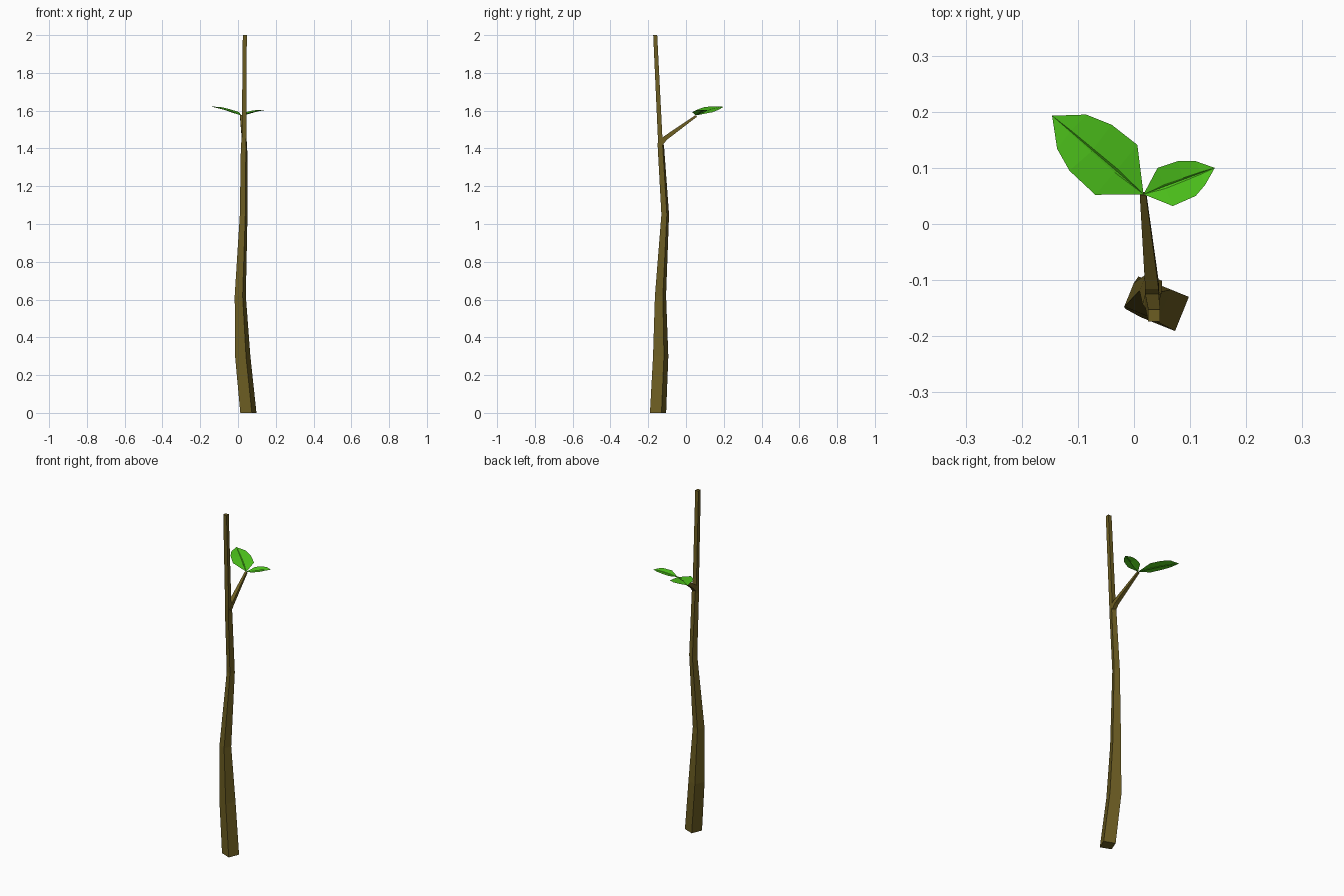
import bpy, bmesh, math
from mathutils import Vector

if "Cube" in bpy.data.objects:
    bpy.data.objects.remove(bpy.data.objects["Cube"])


def material(name, color):
    m = bpy.data.materials.new(name)
    m.diffuse_color = (*color, 1)
    m.use_nodes = True
    m.node_tree.nodes["Principled BSDF"].inputs["Base Color"].default_value = m.diffuse_color
    return m


BARK = material("bark", (0.15, 0.11, 0.016))
GREEN = material("leaf_green", (0.08, 0.58, 0.012))


def finish(bm, name, mat):
    mesh = bpy.data.meshes.new(name)
    bm.to_mesh(mesh)
    bm.free()
    mesh.materials.append(mat)
    obj = bpy.data.objects.new(name, mesh)
    bpy.context.collection.objects.link(obj)
    return obj


def square_tube(name, rings, normal):
    """Four-sided tapering tube; each ring is x, y, z, corner radius, turn."""
    bm = bmesh.new()
    n = Vector(normal).normalized()
    u = Vector((1, 0, 0))
    v = n.cross(u).normalized()
    loops = []
    for x, y, z, r, turn in rings:
        angles = [math.radians(turn + 90 * k) for k in range(4)]
        loops.append([bm.verts.new(Vector((x, y, z)) + r * (math.cos(a) * u + math.sin(a) * v))
                      for a in angles])
    for a, b in zip(loops, loops[1:]):
        for k in range(4):
            j = (k + 1) % 4
            bm.faces.new((a[k], a[j], b[j], b[k]))
    bm.faces.new(loops[0][::-1])
    bm.faces.new(loops[-1])
    bmesh.ops.recalc_face_normals(bm, faces=bm.faces)
    return finish(bm, name, BARK)


def leaf(name, base, tip, left, right, mid_z):
    """Leaf blade with a shallow groove along its midrib."""
    bm = bmesh.new()
    base, tip = Vector(base), Vector(tip)
    side = Vector((-(tip - base).y, (tip - base).x, 0)).normalized()
    start, end = bm.verts.new(base), bm.verts.new(tip)
    rows = []
    for t, l, r, z, w in zip((0.3, 0.56, 0.8), left, right, mid_z, (0.004, 0.003, 0.002)):
        c = base.lerp(tip, t)
        c.z = z
        points = [l, c + side * w, c - Vector((0, 0, w)), c - side * w, r]
        rows.append([bm.verts.new(p) for p in points])
    for k in range(4):
        bm.faces.new((start, rows[0][k + 1], rows[0][k]))
        for a, b in zip(rows, rows[1:]):
            bm.faces.new((a[k], a[k + 1], b[k + 1], b[k]))
        bm.faces.new((rows[-1][k], rows[-1][k + 1], end))
    return finish(bm, name, GREEN)


# Crooked trunk
square_tube("trunk", [
    (0.055, -0.148, 0.00, 0.0465, 23),
    (0.025, -0.134, 0.30, 0.044, 23),
    (0.012, -0.135, 0.62, 0.032, 23),
    (0.030, -0.110, 1.05, 0.022, 23),
    (0.032, -0.133, 1.41, 0.0195, 30),
    (0.032, -0.137, 1.46, 0.017, 45),
    (0.036, -0.163, 2.00, 0.015, 45)], (0, 0, 1))

# Side branch
square_tube("branch", [
    (0.032, -0.134, 1.425, 0.018, 45),
    (0.032, -0.109, 1.455, 0.017, 45),
    (0.016, 0.054, 1.572, 0.008, 45)], (0, 0.16, 0.12))

# Pair of leaves at the branch tip
leaf("large_leaf", (0.017, 0.053, 1.575), (-0.146, 0.193, 1.623),
     [(-0.069, 0.052, 1.603), (-0.115, 0.095, 1.618), (-0.137, 0.134, 1.623)],
     [(0.006, 0.141, 1.592), (-0.040, 0.177, 1.607), (-0.085, 0.195, 1.618)],
     (1.594, 1.608, 1.617))
leaf("small_leaf", (0.017, 0.053, 1.575), (0.144, 0.100, 1.603),
     [(0.042, 0.100, 1.592), (0.078, 0.112, 1.601), (0.110, 0.112, 1.604)],
     [(0.069, 0.032, 1.592), (0.110, 0.050, 1.601), (0.127, 0.070, 1.604)],
     (1.586, 1.595, 1.601))
